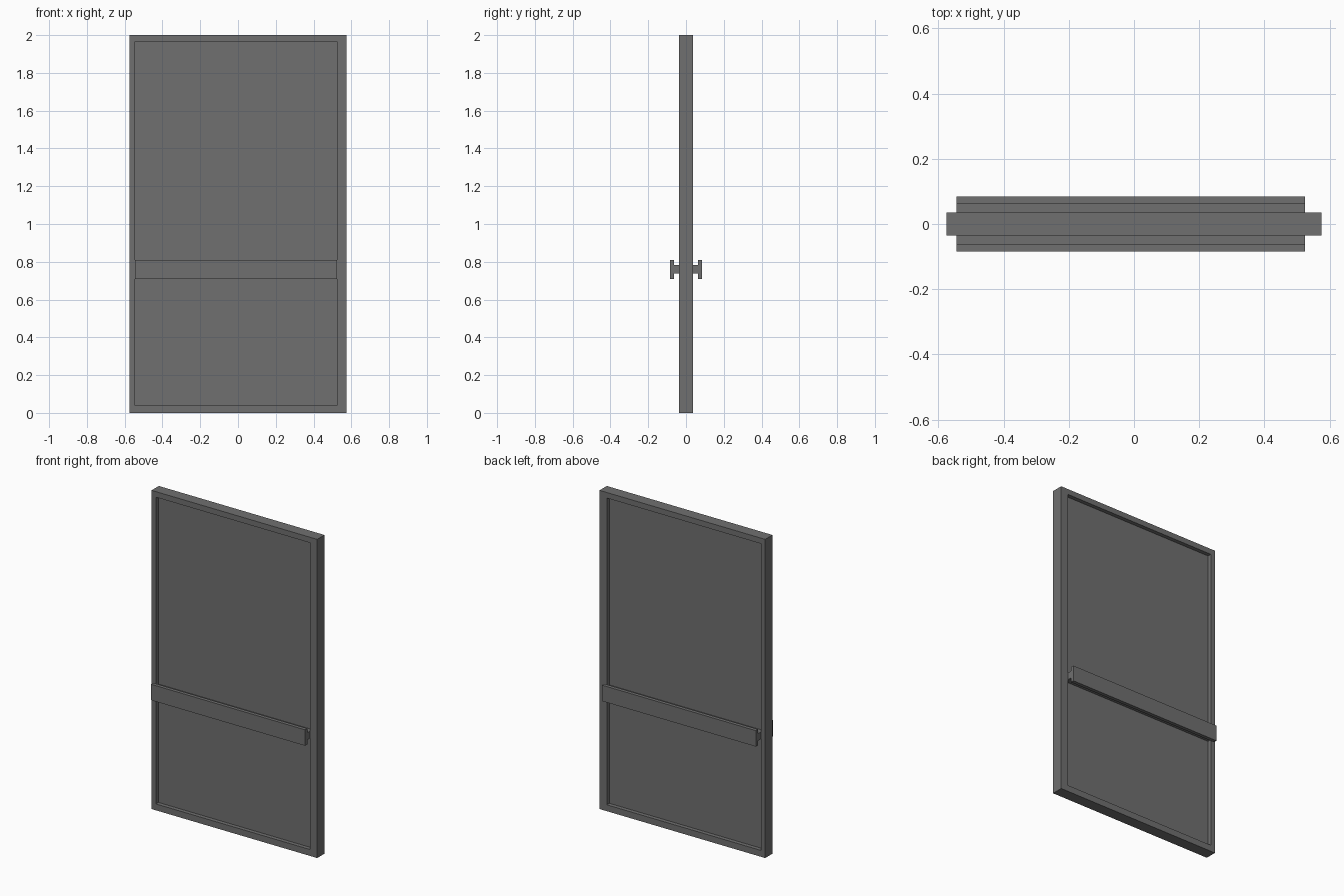
import bpy

cube = bpy.data.objects.get("Cube")
if cube:
    bpy.data.objects.remove(cube, do_unlink=True)

GREY = (0.16, 0.16, 0.16, 1.0)
metal = bpy.data.materials.new("dark grey metal")
metal.use_nodes = True
metal.diffuse_color = GREY
metal.node_tree.nodes["Principled BSDF"].inputs["Base Color"].default_value = GREY


def box(name, x, y, z):
    """Box spanning the given (low, high) ranges."""
    spans = (x, y, z)
    bpy.ops.mesh.primitive_cube_add(size=1, location=[(a + b) / 2 for a, b in spans])
    obj = bpy.context.object
    obj.name = name
    obj.scale = [b - a for a, b in spans]
    bpy.ops.object.transform_apply(location=False, rotation=False, scale=True)
    obj.data.materials.append(metal)
    return obj


OPENING_X = (-0.545, 0.525)
OPENING_Z = (0.04, 1.965)
DEPTH = 0.036

# Door frame with a rectangular opening
frame = box("door_frame", (-0.575, 0.575), (-DEPTH, DEPTH), (0, 2))
cutter = box("opening_cutter", OPENING_X, (-0.2, 0.2), OPENING_Z)
cutter.hide_render = True
cut = frame.modifiers.new("opening", "BOOLEAN")
cut.operation = "DIFFERENCE"
cut.solver = "EXACT"
cut.object = cutter
bpy.context.view_layer.objects.active = frame
bpy.ops.object.modifier_apply(modifier=cut.name)
bpy.data.objects.remove(cutter, do_unlink=True)

# Recessed centre panel
box("door_panel", OPENING_X, (-0.011, 0.011), OPENING_Z)

# Push bar on each face: a narrow stem carrying a flat plate
for side, sign in (("front", -1), ("back", 1)):
    def span(a, b):
        return tuple(sorted((sign * a, sign * b)))
    box(side + "_bar_stem", OPENING_X, span(0.011, 0.063), (0.738, 0.783))
    box(side + "_bar_plate", OPENING_X, span(0.063, 0.085), (0.71, 0.81))
